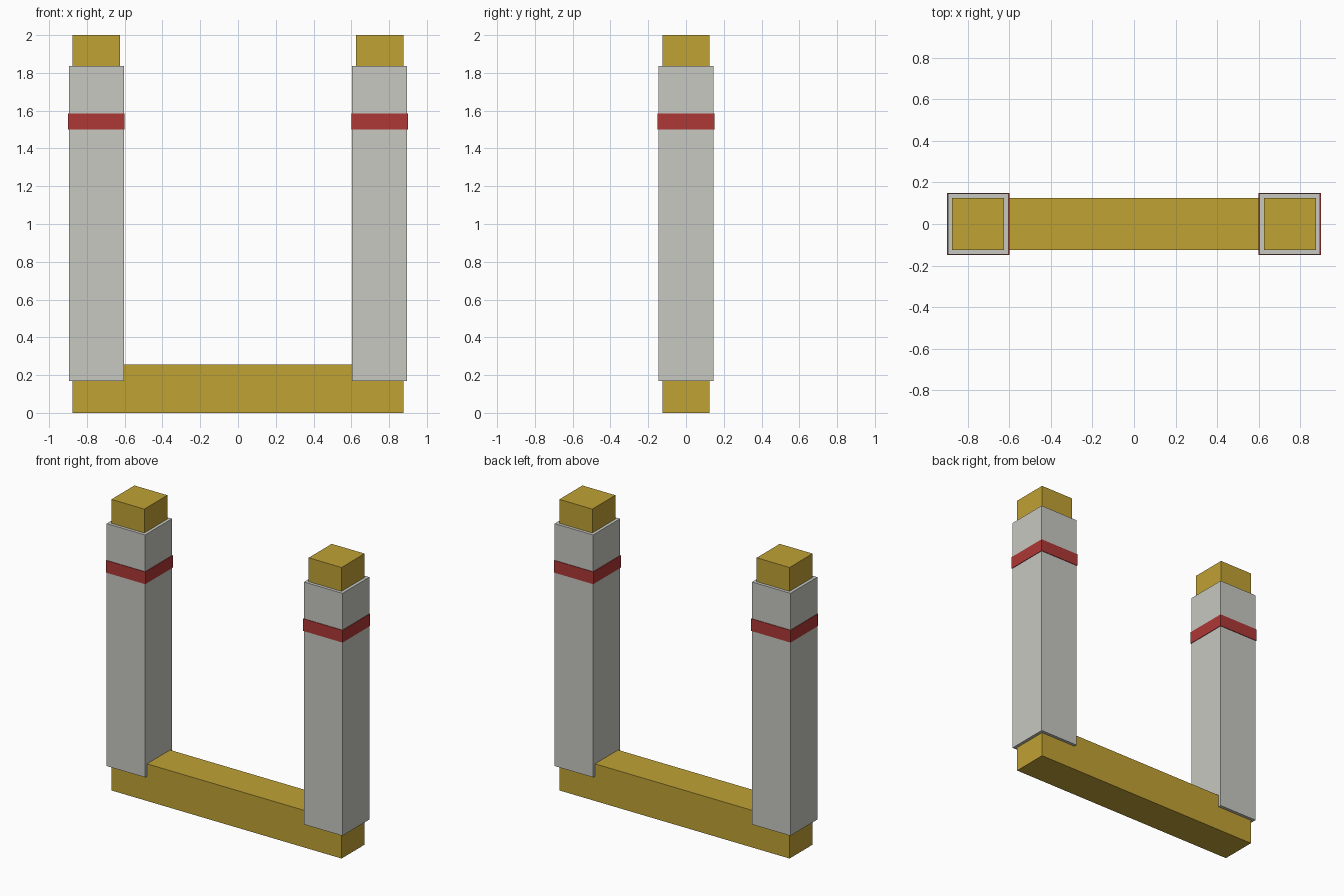
import bpy
import bmesh

cube = bpy.data.objects.get("Cube")
if cube:
    bpy.data.objects.remove(cube, do_unlink=True)


def material(name, rgb):
    m = bpy.data.materials.new(name)
    m.use_nodes = True
    m.diffuse_color = (*rgb, 1)
    m.node_tree.nodes["Principled BSDF"].inputs["Base Color"].default_value = (*rgb, 1)
    return m


gold = material("gold", (0.53, 0.36, 0.035))
grey = material("light grey", (0.58, 0.58, 0.54))
red = material("red", (0.42, 0.04, 0.037))


def add_object(name, bm, mat):
    bmesh.ops.recalc_face_normals(bm, faces=bm.faces)
    mesh = bpy.data.meshes.new(name)
    bm.to_mesh(mesh)
    bm.free()
    mesh.materials.append(mat)
    obj = bpy.data.objects.new(name, mesh)
    bpy.context.collection.objects.link(obj)
    return obj


def box(name, x, half, bottom, top, mat):
    """Square upright box centred on (x, 0)."""
    bm = bmesh.new()
    bmesh.ops.create_cube(bm, size=2)
    for v in bm.verts:
        v.co.x = x + v.co.x * half
        v.co.y *= half
        v.co.z = top if v.co.z > 0 else bottom
    return add_object(name, bm, mat)


# U-shaped core: base beam with a post at each end
HALF = 0.125
POST_X = 0.75
outer, inner = POST_X + HALF, POST_X - HALF
profile = [(-outer, 0), (outer, 0), (outer, 2), (inner, 2), (inner, 0.255),
           (-inner, 0.255), (-inner, 2), (-outer, 2)]
bm = bmesh.new()
face = bm.faces.new([bm.verts.new((x, -HALF, z)) for x, z in profile])
ext = bmesh.ops.extrude_face_region(bm, geom=[face])
moved = [g for g in ext["geom"] if isinstance(g, bmesh.types.BMVert)]
bmesh.ops.translate(bm, verts=moved, vec=(0, 2 * HALF, 0))
add_object("u_frame", bm, gold)

# Sleeve and stripe around each post
for side, sign in (("left", 1), ("right", -1)):
    box(side + "_sleeve", sign * POST_X, 0.146, 0.17, 1.836, grey)
    box(side + "_band", sign * POST_X, 0.15, 1.5, 1.584, red)
